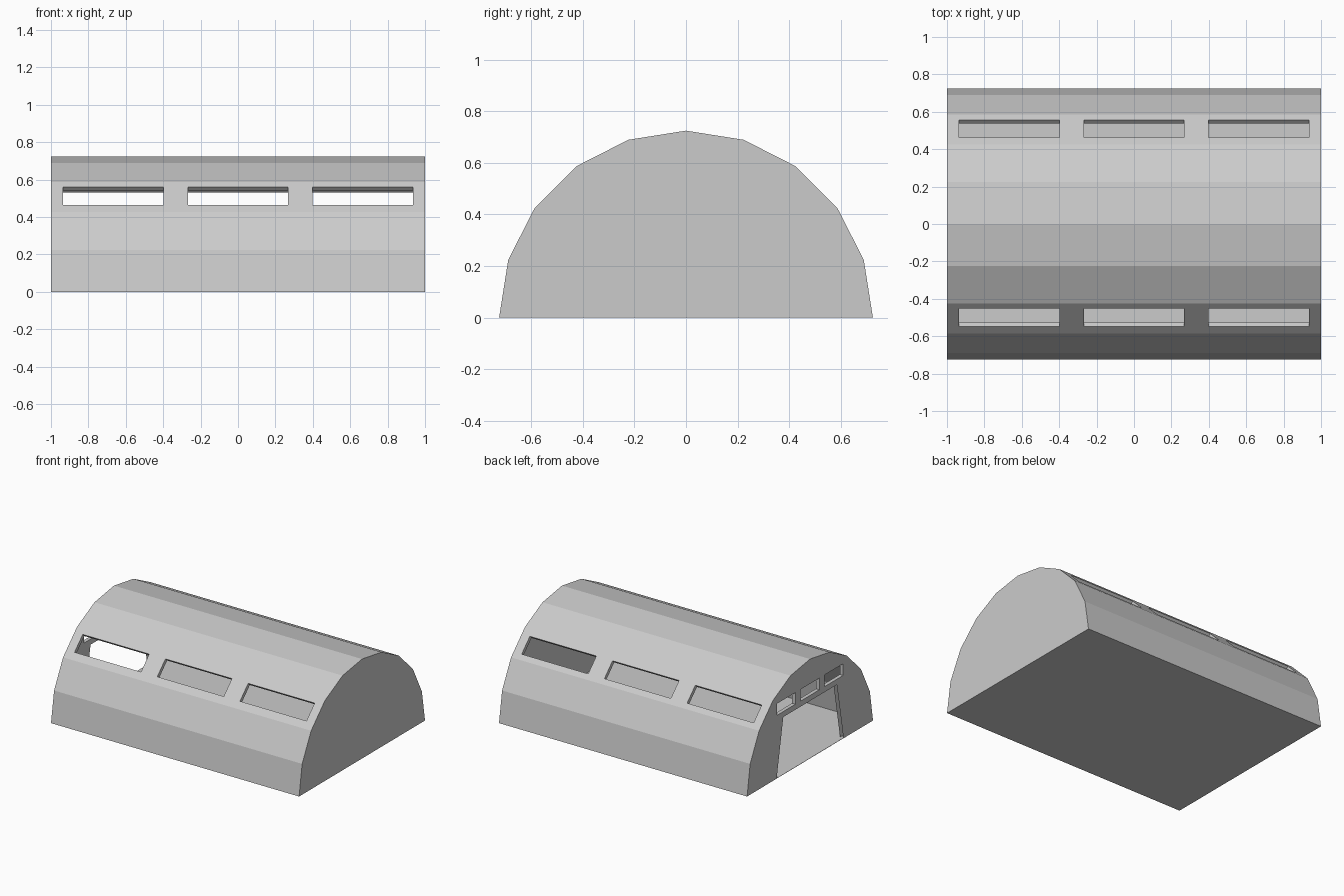
import bpy, bmesh
from math import sin, cos, pi

if "Cube" in bpy.data.objects:
    bpy.data.objects.remove(bpy.data.objects["Cube"])

R, T = 0.725, 0.027          # outer radius, wall thickness


def prism(name, pts, x0, x1, cutter=False):
    """Extrude a (y, z) outline along x."""
    bm = bmesh.new()
    face = bm.faces.new([bm.verts.new((x0, y, z)) for y, z in pts])
    ext = bmesh.ops.extrude_face_region(bm, geom=[face])["geom"]
    bmesh.ops.translate(bm, vec=(x1 - x0, 0, 0),
                        verts=[v for v in ext if isinstance(v, bmesh.types.BMVert)])
    bmesh.ops.recalc_face_normals(bm, faces=bm.faces)
    me = bpy.data.meshes.new(name)
    bm.to_mesh(me)
    bm.free()
    ob = bpy.data.objects.new(name, me)
    bpy.context.collection.objects.link(ob)
    ob.hide_render = cutter
    return ob


def arch(r):
    return [(r * cos(i * pi / 10), r * sin(i * pi / 10)) for i in range(11)]


def rect(y0, y1, z0, z1):
    return [(y0, z0), (y1, z0), (y1, z1), (y0, z1)]


# Ten-sided barrel shell
shell = prism("hangar_shell", arch(R), -1, 1)

# Hollow interior, open underneath
ri = R - T / cos(pi / 20)
inner = arch(ri)
cutters = [prism("interior_cutter", [(-ri, -0.1), (ri, -0.1)] + inner, -1 + T, 1 - T, True)]

# Three long windows on each sloping side, cut square to the roof panel
for s, lo, hi in ((-1, (0.547, 0.466), (0.453, 0.56)), (1, (0.557, 0.456), (0.463, 0.55))):
    d = 0.06
    pts = [(s * (y + k), z + k) for (y, z), k in ((lo, -d), (lo, d), (hi, d), (hi, -d))]
    for x in (-0.667, 0, 0.667):
        cutters.append(prism("side_window_cutter", pts, x - 0.268, x + 0.268, True))

# Tapered doorway and three small windows in the left end wall
cutters.append(prism("doorway_cutter",
                     [(-0.403, -0.1), (0.403, -0.1), (0.308, 0.42), (-0.308, 0.42)],
                     -1.1, -0.9, True))
for y in (-0.275, 0, 0.275):
    cutters.append(prism("end_window_cutter", rect(y - 0.107, y + 0.107, 0.46, 0.545),
                         -1.1, -0.9, True))

for c in cutters:
    m = shell.modifiers.new(c.name, "BOOLEAN")
    m.operation, m.solver, m.object = "DIFFERENCE", "EXACT", c

# Apply the cuts, then remove the helpers
bpy.context.view_layer.update()
dg = bpy.context.evaluated_depsgraph_get()
mesh = bpy.data.meshes.new_from_object(shell.evaluated_get(dg))
shell.modifiers.clear()
shell.data = mesh
for c in cutters:
    bpy.data.objects.remove(c)

# Thin floor sheet
prism("floor", rect(-R + 0.0005, R - 0.0005, 0, 0.002), -0.9995, 0.9995)
